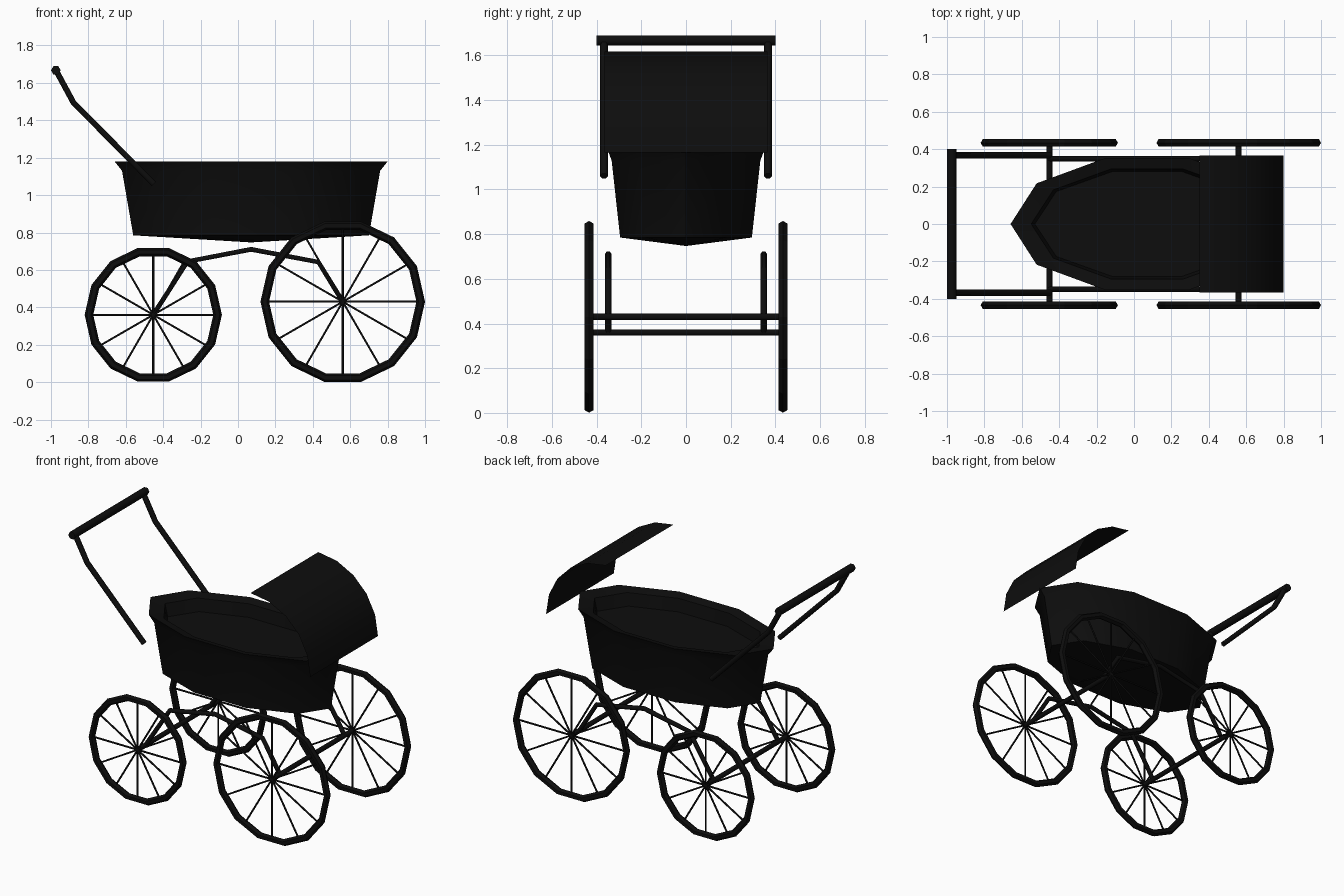
import bpy, bmesh, math
from mathutils import Vector

if "Cube" in bpy.data.objects:
    bpy.data.objects.remove(bpy.data.objects["Cube"])

black = bpy.data.materials.new("soft black")
black.diffuse_color = (0.004, 0.004, 0.004, 1)
black.use_nodes = True
black.node_tree.nodes["Principled BSDF"].inputs["Base Color"].default_value = black.diffuse_color


def finish(ob, smooth=None):
    ob.data.materials.clear()
    ob.data.materials.append(black)
    if smooth:
        bpy.ops.object.select_all(action='DESELECT')
        ob.select_set(True)
        bpy.context.view_layer.objects.active = ob
        bpy.ops.object.shade_smooth_by_angle(angle=math.radians(smooth))
    return ob


def from_bmesh(name, bm, smooth=None):
    me = bpy.data.meshes.new(name)
    bm.to_mesh(me)
    bm.free()
    ob = bpy.data.objects.new(name, me)
    bpy.context.collection.objects.link(ob)
    return finish(ob, smooth)


def tube(name, pts, r):
    """Six-sided tube along a path."""
    cu = bpy.data.curves.new(name, 'CURVE')
    cu.dimensions = '3D'
    cu.bevel_depth, cu.bevel_resolution, cu.use_fill_caps = r, 1, True
    sp = cu.splines.new('POLY')
    sp.points.add(len(pts) - 1)
    for p, co in zip(sp.points, pts):
        p.co = (*co, 1)
    ob = bpy.data.objects.new(name, cu)
    bpy.context.collection.objects.link(ob)
    bpy.ops.object.select_all(action='DESELECT')
    ob.select_set(True)
    bpy.context.view_layer.objects.active = ob
    bpy.ops.object.convert(target='MESH')
    return finish(bpy.context.object)


# Basket: ten-sided elliptical rings (half length, half width, height)
N, CX = 10, 0.07
rings = [(0.63, 0.31, 0.785), (0.69, 0.35, 1.13), (0.73, 0.37, 1.18),
         (0.62, 0.31, 1.165), (0.60, 0.295, 1.08)]
bm = bmesh.new()
loops = [[bm.verts.new((CX + a * math.cos(math.tau * i / N), b * math.sin(math.tau * i / N), z))
          for i in range(N)] for a, b, z in rings]
for lo, hi in zip(loops, loops[1:]):
    for i in range(N):
        j = (i + 1) % N
        bm.faces.new((lo[i], lo[j], hi[j], hi[i]))
keel = bm.verts.new((CX, 0, 0.747))
for i in range(N):
    bm.faces.new((keel, loops[0][(i + 1) % N], loops[0][i]))
bm.faces.new(loops[-1])  # mattress
from_bmesh("basket", bm, 40)

# Hood: thin quarter-cylinder sheet
bm = bmesh.new()
prev = None
for k in range(6):
    t = math.pi / 2 * k / 5
    x, z = 0.35 + 0.45 * math.cos(t), 1.165 + 0.452 * math.sin(t)
    cur = [bm.verts.new((x, s * 0.365, z)) for s in (-1, 1)]
    if prev:
        bm.faces.new((prev[0], prev[1], cur[1], cur[0]))
    prev = cur
from_bmesh("hood", bm, 40)

# Wheels, spokes and axles (x, height, outer radius)
for end, x, z, R in (("small", -0.453, 0.36, 0.367), ("large", 0.56, 0.43, 0.44)):
    tube(end + "_axle", [(x, -0.434, z), (x, 0.434, z)], 0.016)
    for side, y in (("front", -0.434), ("back", 0.434)):
        bpy.ops.mesh.primitive_torus_add(major_segments=14, minor_segments=6,
                                         major_radius=R - 0.023, minor_radius=0.023,
                                         location=(x, y, z), rotation=(math.pi / 2, 0, 0))
        rim = bpy.context.object
        rim.name = f"{side}_{end}_wheel_rim"
        finish(rim)
        for k in range(6):
            t = math.pi * k / 6
            d = Vector((math.cos(t), 0, math.sin(t))) * (R - 0.03)
            c = Vector((x, y, z))
            tube(f"{side}_{end}_spoke", [c - d, c + d], 0.006)

# Spring frame and handle arms on both sides
for side, s in (("front", -1), ("back", 1)):
    frame = [(-0.453, 0.36), (-0.27, 0.645), (0.07, 0.71), (0.43, 0.642), (0.56, 0.43)]
    tube(side + "_spring_frame", [(x, s * 0.348, z) for x, z in frame], 0.015)
    arm = [(-0.45, 1.06), (-0.88, 1.495), (-0.973, 1.667)]
    tube(side + "_handle_arm", [(x, s * 0.367, z) for x, z in arm], 0.018)

# Handle grip
tube("handle_grip", [(-0.974, -0.4, 1.667), (-0.974, 0.4, 1.667)], 0.026)
